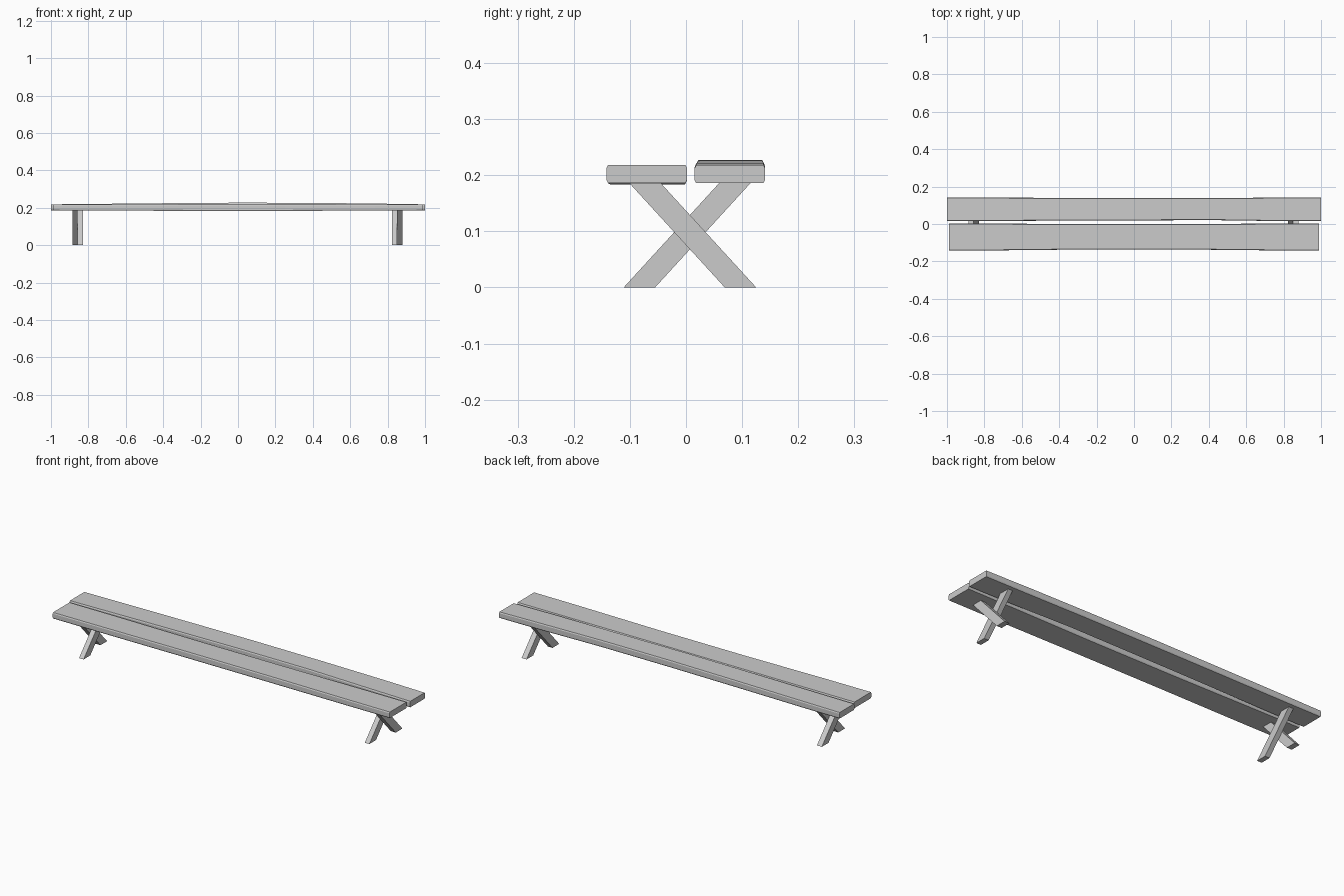
import bpy, bmesh

if "Cube" in bpy.data.objects:
    bpy.data.objects.remove(bpy.data.objects["Cube"])


def loft(name, rings):
    """Closed solid from a series of matching outline rings."""
    bm = bmesh.new()
    loops = [[bm.verts.new(p) for p in ring] for ring in rings]
    n = len(loops[0])
    for a, b in zip(loops, loops[1:]):
        for i in range(n):
            j = (i + 1) % n
            bm.faces.new((a[i], a[j], b[j], b[i]))
    bm.faces.new(loops[0])
    bm.faces.new(loops[-1])
    bmesh.ops.recalc_face_normals(bm, faces=bm.faces)
    me = bpy.data.meshes.new(name)
    bm.to_mesh(me)
    bm.free()
    ob = bpy.data.objects.new(name, me)
    bpy.context.collection.objects.link(ob)
    return ob


def plank(name, stations, cy=0.003, cz=0.006):
    """Board with chamfered long edges; stations are x, y0, y1, z0, z1."""
    rings = []
    for x, y0, y1, z0, z1 in stations:
        rings.append([(x, y, z) for y, z in (
            (y0 + cy, z0), (y1 - cy, z0), (y1, z0 + cz), (y1, z1 - cz),
            (y1 - cy, z1), (y0 + cy, z1), (y0, z1 - cz), (y0, z0 + cz))])
    loft(name, rings)


# Seat boards, slightly warped along their length
plank("front_seat_board", [
    (-0.99, -0.142, 0.002, 0.186, 0.218),
    (-0.73, -0.141, 0.002, 0.185, 0.218),
    (-0.25, -0.136, 0.000, 0.183, 0.217),
    (0.25, -0.136, 0.000, 0.183, 0.217),
    (0.73, -0.141, 0.002, 0.185, 0.218),
    (0.99, -0.142, 0.002, 0.186, 0.218)])
plank("back_seat_board", [
    (-1.00, 0.015, 0.141, 0.186, 0.218),
    (-0.80, 0.016, 0.141, 0.186, 0.220),
    (-0.40, 0.018, 0.140, 0.189, 0.224),
    (0.00, 0.019, 0.139, 0.191, 0.227),
    (0.40, 0.021, 0.139, 0.191, 0.226),
    (0.75, 0.016, 0.141, 0.187, 0.222),
    (1.00, 0.015, 0.141, 0.186, 0.218)])

# Crossed legs: outer bar leans forward, inner bar leans back
TOP, W = 0.187, 0.056
for side, s, off in (("right", 1, 0.0), ("left", -1, -0.007)):
    for part, xa, xb, yb, yt in (("outer", 0.850, 0.879, 0.069, -0.102),
                                 ("inner", 0.823, 0.850, -0.111, 0.060)):
        rings = [[(s * x + off, yb, 0), (s * x + off, yb + W, 0),
                  (s * x + off, yt + W, TOP), (s * x + off, yt, TOP)]
                 for x in (xa, xb)]
        loft(f"{side}_{part}_leg", rings)
